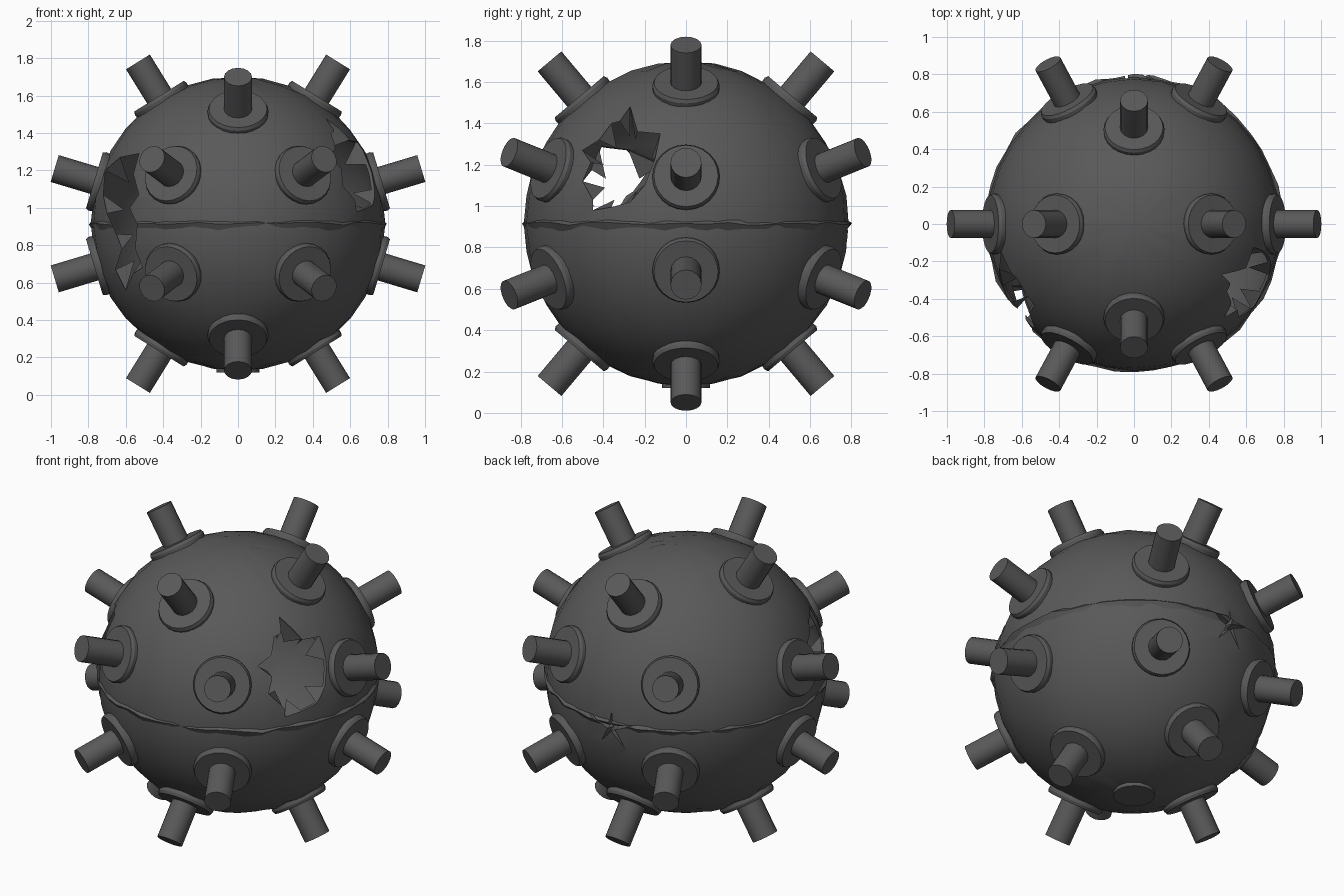
import bpy, bmesh, math, random
from mathutils import Vector

if "Cube" in bpy.data.objects:
    bpy.data.objects.remove(bpy.data.objects["Cube"])

random.seed(4)
CZ, R = 0.915, 0.785
C = Vector((0, 0, CZ))

iron = bpy.data.materials.new("dark_iron")
iron.diffuse_color = (0.1, 0.1, 0.1, 1)
iron.use_nodes = True
iron.node_tree.nodes["Principled BSDF"].inputs["Base Color"].default_value = iron.diffuse_color


def make(name, bm, smooth=True):
    me = bpy.data.meshes.new(name)
    bm.to_mesh(me)
    bm.free()
    ob = bpy.data.objects.new(name, me)
    bpy.context.collection.objects.link(ob)
    me.materials.append(iron)
    if smooth:
        shade(ob)
    return ob


def activate(ob):
    bpy.ops.object.select_all(action='DESELECT')
    ob.select_set(True)
    bpy.context.view_layer.objects.active = ob


def shade(ob):
    activate(ob)
    bpy.ops.object.shade_smooth_by_angle(angle=math.radians(30))


def lathe(bm, profile, n, origin, axis):
    """Revolve a (radius, distance) profile round an axis, capping both ends."""
    q = axis.to_track_quat('Z', 'Y')
    rings = [[bm.verts.new(origin + q @ Vector((r * math.cos(2 * math.pi * i / n),
                                                r * math.sin(2 * math.pi * i / n), d)))
              for i in range(n)] for r, d in profile]
    for a, b in zip(rings, rings[1:]):
        for i in range(n):
            j = (i + 1) % n
            bm.faces.new((a[i], a[j], b[j], b[i]))
    bm.faces.new(rings[0][::-1])
    bm.faces.new(rings[-1])


# hole outlines: right side as (y, z), front left and back as (x, z)
right_hole = [(-.27, 1.48), (-.32, 1.41), (-.36, 1.40), (-.42, 1.32), (-.50, 1.27),
              (-.46, 1.21), (-.50, 1.12), (-.45, 1.03), (-.45, .98), (-.36, .995),
              (-.27, 1.02), (-.20, 1.10), (-.15, 1.23), (-.125, 1.35), (-.235, 1.36)]
left_hole = [(-.71, 1.20), (-.63, 1.27), (-.53, 1.29), (-.56, 1.18), (-.53, 1.07),
             (-.58, 1.0), (-.54, .91), (-.55, .78), (-.51, .68), (-.56, .65), (-.60, .56),
             (-.655, .67), (-.62, .78), (-.65, .86), (-.70, .97), (-.72, 1.07)]
back_hole = [(-.04 + r * math.sin(k * math.pi / 5), .88 + r * math.cos(k * math.pi / 5))
             for k, r in enumerate([.10, .02, .17, .025, .12, .02, .14, .025, .15, .02])]
HOLES = [("right_hole", right_hole, 0, 1), ("left_hole", left_hole, 1, -1),
         ("back_hole", back_hole, 1, 1)]


def place(u, z, axis, depth):
    return Vector((depth, u, z)) if axis == 0 else Vector((u, depth, z))


cutters = []
for name, pts, axis, sign in HOLES:
    bm = bmesh.new()
    near = [bm.verts.new(place(u, z, axis, sign * .1)) for u, z in pts]
    far = [bm.verts.new(place(u, z, axis, sign * 1.2)) for u, z in pts]
    bm.faces.new(near)
    bm.faces.new(far[::-1])
    for i in range(len(pts)):
        j = (i + 1) % len(pts)
        bm.faces.new((near[i], far[i], far[j], near[j]))
    bmesh.ops.recalc_face_normals(bm, faces=bm.faces)
    ob = make(name + "_cutter", bm, False)
    ob.hide_render = True
    cutters.append(ob)


def cut(ob):
    activate(ob)
    for c in cutters:
        m = ob.modifiers.new("cut", 'BOOLEAN')
        m.operation, m.solver, m.object = 'DIFFERENCE', 'EXACT', c
        bpy.ops.object.modifier_apply(modifier=m.name)
    shade(ob)


# hollow, slightly dented shell
bm = bmesh.new()
bmesh.ops.create_uvsphere(bm, u_segments=32, v_segments=18, radius=R)
for v in bm.verts:
    v.co = v.co * random.uniform(.994, 1.004) + C
shell = make("shell", bm, False)
activate(shell)
sol = shell.modifiers.new("thickness", 'SOLIDIFY')
sol.thickness = 0.015
bpy.ops.object.modifier_apply(modifier=sol.name)
cut(shell)

# buckled seam lip round the equator
bm = bmesh.new()
n = 48
rings = []
for i in range(n):
    a = 2 * math.pi * i / n
    dz, dr = random.uniform(-.008, .008), random.uniform(-.008, .01)
    rings.append([bm.verts.new((r * math.cos(a), r * math.sin(a), z))
                  for r, z in [(.768, .868), (.794 + dr, .915 + dz), (.768, .938)]])
for i in range(n):
    a, b = rings[i], rings[(i + 1) % n]
    for k in range(3):
        m = (k + 1) % 3
        bm.faces.new((a[k], b[k], b[m], a[m]))
bmesh.ops.recalc_face_normals(bm, faces=bm.faces)
cut(make("seam_lip", bm, False))

for c in cutters:
    bpy.data.objects.remove(c)

# torn metal flaps bent into each hole
bm = bmesh.new()
for name, pts, axis, sign in HOLES:
    def on_shell(u, z):
        d = math.sqrt(max(.01, .775 ** 2 - u * u - (z - CZ) ** 2))
        return place(u, z, axis, sign * d)
    ring = [on_shell(u, z) for u, z in pts]
    mid = sum(ring, Vector()) / len(ring)
    small = name == "back_hole"
    for i in range(len(ring)):
        if i % 2 and not small:
            continue
        a, b = ring[i], ring[(i + 1) % len(ring)]
        tip = ((a + b) / 2).lerp(mid, .7 if small else .25)
        tip = C + (tip - C) * (.95 if small else .89)
        bm.faces.new([bm.verts.new(p) for p in (a, b, tip)])
make("torn_flaps", bm, False)

# detonator horns on round base plates, mirrored to all sides
tips = set()
for x, y, z in [(.98, 0, .295), (.46, .855, .345), (.535, 0, .865), (0, .66, .785)]:
    for sx in (1, -1):
        for sy in (1, -1):
            for sz in (1, -1):
                tips.add((x * sx + 0.0, y * sy + 0.0, z * sz))
for k, t in enumerate(sorted(tips)):
    axis = Vector(t)
    length = axis.length
    axis.normalize()
    bm = bmesh.new()
    lathe(bm, [(.16, .755), (.163, .785), (.155, .802)], 24, C, axis)
    make("horn_base_%02d" % k, bm)
    bm = bmesh.new()
    lathe(bm, [(.075, .78), (.075, length)], 16, C, axis)
    make("horn_%02d" % k, bm)

# round plug under the shell
bm = bmesh.new()
lathe(bm, [(.115, .75), (.115, .795)], 20, C, Vector((0, 0, -1)))
make("bottom_plug", bm)
